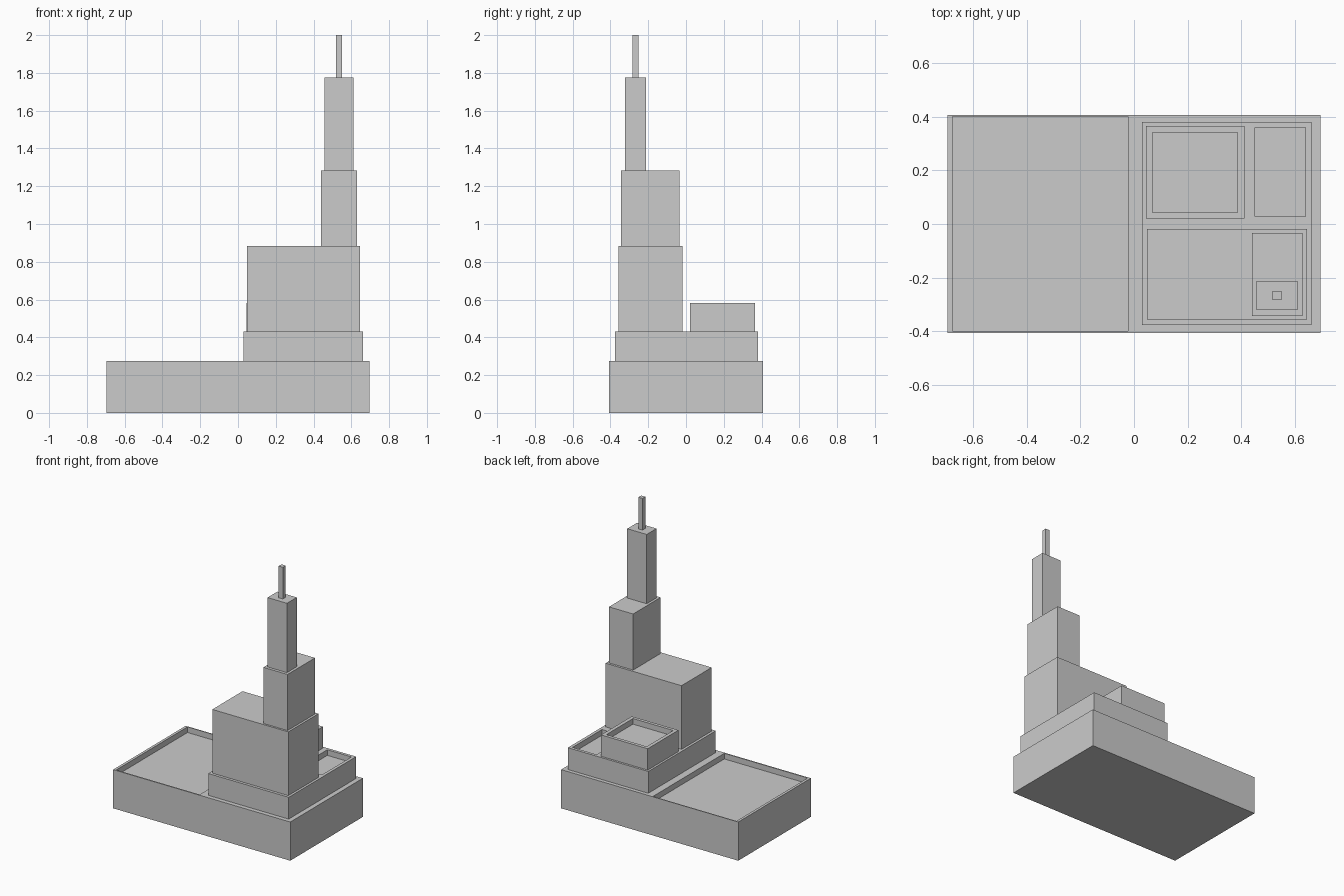
import bpy
import bmesh

if "Cube" in bpy.data.objects:
    bpy.data.objects.remove(bpy.data.objects["Cube"])


def block(name, x, y, z, recess=None, depth=0.04):
    """Closed box; an optional (x, y) rectangle is sunk into its roof."""
    bm = bmesh.new()

    def ring(rx, ry, h):
        return [bm.verts.new((px, py, h)) for px, py in
                ((rx[0], ry[0]), (rx[1], ry[0]), (rx[1], ry[1]), (rx[0], ry[1]))]

    rings = [ring(x, y, z[0]), ring(x, y, z[1])]
    if recess:
        rings += [ring(*recess, z[1]), ring(*recess, z[1] - depth)]
    for a, b in zip(rings, rings[1:]):
        for i in range(4):
            j = (i + 1) % 4
            bm.faces.new((a[i], a[j], b[j], b[i]))
    bm.faces.new(rings[0][::-1])
    bm.faces.new(rings[-1])
    bmesh.ops.recalc_face_normals(bm, faces=bm.faces)
    mesh = bpy.data.meshes.new(name)
    bm.to_mesh(mesh)
    bm.free()
    obj = bpy.data.objects.new(name, mesh)
    bpy.context.collection.objects.link(obj)
    return obj


# Wide podium with a large sunken roof on the left
block("podium", (-0.697, 0.697), (-0.408, 0.408), (0, 0.275),
      ((-0.678, -0.022), (-0.399, 0.401)))

# Second tier with a parapet roof in its back right corner
block("second_tier", (0.03, 0.663), (-0.377, 0.381), (0.275, 0.43),
      ((0.451, 0.641), (0.028, 0.36)))

# Low rear wing with a parapet roof
block("rear_wing", (0.045, 0.413), (0.02, 0.366), (0.43, 0.582),
      ((0.07, 0.387), (0.043, 0.342)))

# Stepped tower
block("tower_base", (0.048, 0.646), (-0.357, -0.018), (0.43, 0.883))
block("tower_middle", (0.44, 0.63), (-0.343, -0.034), (0.883, 1.282))
block("tower_top", (0.458, 0.611), (-0.322, -0.212), (1.282, 1.775))
block("spire", (0.518, 0.551), (-0.283, -0.251), (1.775, 2.0))
